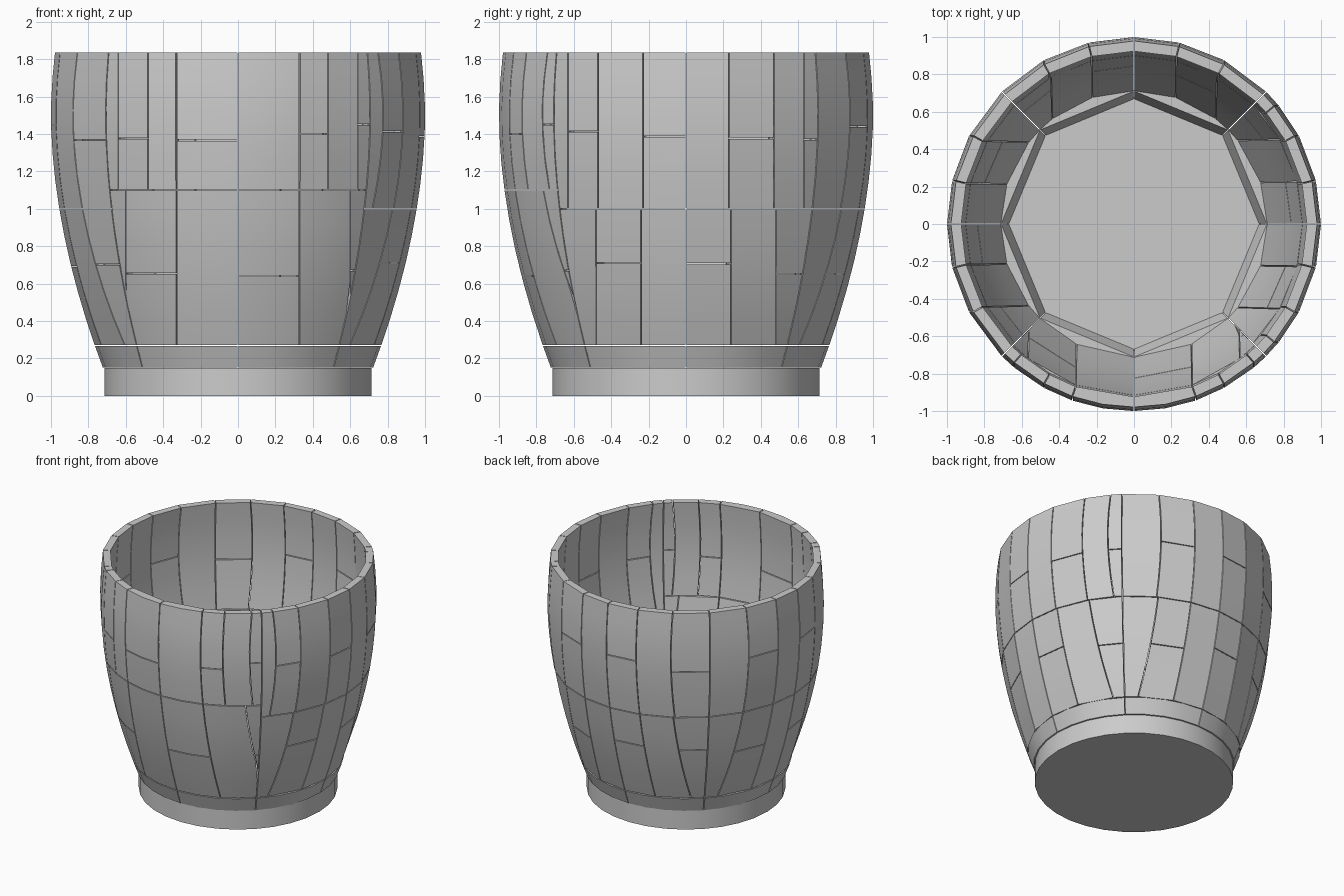
import bpy, bmesh, math, random

random.seed(4)
cube = bpy.data.objects.get("Cube")
if cube:
    bpy.data.objects.remove(cube)

BASE_TOP, COURSE_TOP, RIM = 0.15, 0.27, 1.84
THICKNESS, GAP = 0.055, 0.003
QUARTER_TURN = math.pi / 2
HALF_QUARTER = math.pi / 4

stone = bpy.data.materials.new("stone grey")
stone.use_nodes = True
stone.diffuse_color = (0.6, 0.6, 0.6, 1)
stone.node_tree.nodes["Principled BSDF"].inputs["Base Color"].default_value = stone.diffuse_color


def wall_radius(height):
    """Outer radius: widest near the upper part, curving in below and slightly above."""
    return 1 - 0.16 * abs(1.5 - height) ** 1.84


def seam_angle(offset, height):
    """Angle of a seam running straight up at a sideways offset, held within its quarter."""
    ratio = max(-1, min(1, offset / wall_radius(height)))
    return max(-HALF_QUARTER, min(HALF_QUARTER, math.asin(ratio)))


def add_block(bm, turn, left, right, bottom, top, facets):
    """One curved block: faceted outside, flat inside."""
    bottom, top = bottom + GAP, top - GAP
    layers = max(1, round((top - bottom) / 0.15))
    rings = []
    for layer in range(layers + 1):
        height = bottom + (top - bottom) * layer / layers
        outer = wall_radius(height)
        inner = outer - THICKNESS
        start = seam_angle(left, height) + GAP / outer
        end = seam_angle(right, height) - GAP / outer
        if end < start:
            start = end = (start + end) / 2
        corners = [(outer, start + (end - start) * i / facets) for i in range(facets + 1)]
        corners += [(inner, end), (inner, start)]
        rings.append([bm.verts.new((r * math.sin(a + turn), -r * math.cos(a + turn), height))
                      for r, a in corners])
    for low, high in zip(rings, rings[1:]):
        for i in range(len(low)):
            bm.faces.new((low[i - 1], low[i], high[i], high[i - 1]))
    bm.faces.new(reversed(rings[0]))
    bm.faces.new(rings[-1])


def finish(name, bm):
    """Clean the wedge tips, then make a shaded object from the mesh."""
    bmesh.ops.remove_doubles(bm, verts=bm.verts, dist=0.0005)
    bmesh.ops.recalc_face_normals(bm, faces=bm.faces)
    mesh = bpy.data.meshes.new(name)
    bm.to_mesh(mesh)
    bm.free()
    mesh.materials.append(stone)
    part = bpy.data.objects.new(name, mesh)
    bpy.context.collection.objects.link(part)
    bpy.ops.object.select_all(action="DESELECT")
    bpy.context.view_layer.objects.active = part
    part.select_set(True)
    bpy.ops.object.shade_smooth_by_angle(angle=math.radians(25))


def add_tier(bm, turn, half_seams, bottom, top, joint):
    """One tier of columns with mirrored seams; every other column has a cross joint."""
    seams = [-1] + [-s for s in reversed(half_seams)] + [0] + half_seams + [1]
    for index, (left, right) in enumerate(zip(seams, seams[1:])):
        heights = [bottom, top]
        if index % 2:
            heights.insert(1, joint + random.uniform(-0.05, 0.05))
        width = seam_angle(right, top) - seam_angle(left, top)
        facets = 2 if width > 0.3 else 1
        for low, high in zip(heights, heights[1:]):
            add_block(bm, turn, left, right, low, high, facets)


# Round foot whose top is the inner floor
bm = bmesh.new()
bmesh.ops.create_cone(bm, cap_ends=True, segments=32, radius1=0.715, radius2=0.715, depth=BASE_TOP)
bmesh.ops.translate(bm, verts=bm.verts, vec=(0, 0, BASE_TOP / 2))
finish("foot", bm)

# Lowest course: eight wide blocks
bm = bmesh.new()
for quarter in range(4):
    for left in (-1, 0):
        add_block(bm, quarter * QUARTER_TURN, left, left + 1, BASE_TOP, COURSE_TOP, 4)
finish("bottom_course", bm)

# Wall quarters: lower seams, upper seams, and the height where the tiers meet
WALLS = {
    "front_wall": ([0.33, 0.6], [0.33, 0.48, 0.64], 1.1),
    "left_wall": ([0.24, 0.48], [0.23, 0.47, 0.63], 1.0),
    "back_wall": ([0.24, 0.47], [0.24, 0.48], 1.0),
    "right_wall": ([0.23, 0.47], [0.23, 0.47], 1.0),
}
for quarter, (name, (lower, upper, split)) in enumerate(WALLS.items()):
    bm = bmesh.new()
    add_tier(bm, quarter * QUARTER_TURN, lower, COURSE_TOP, split, 0.68)
    add_tier(bm, quarter * QUARTER_TURN, upper, split, RIM, 1.41)
    finish(name, bm)
